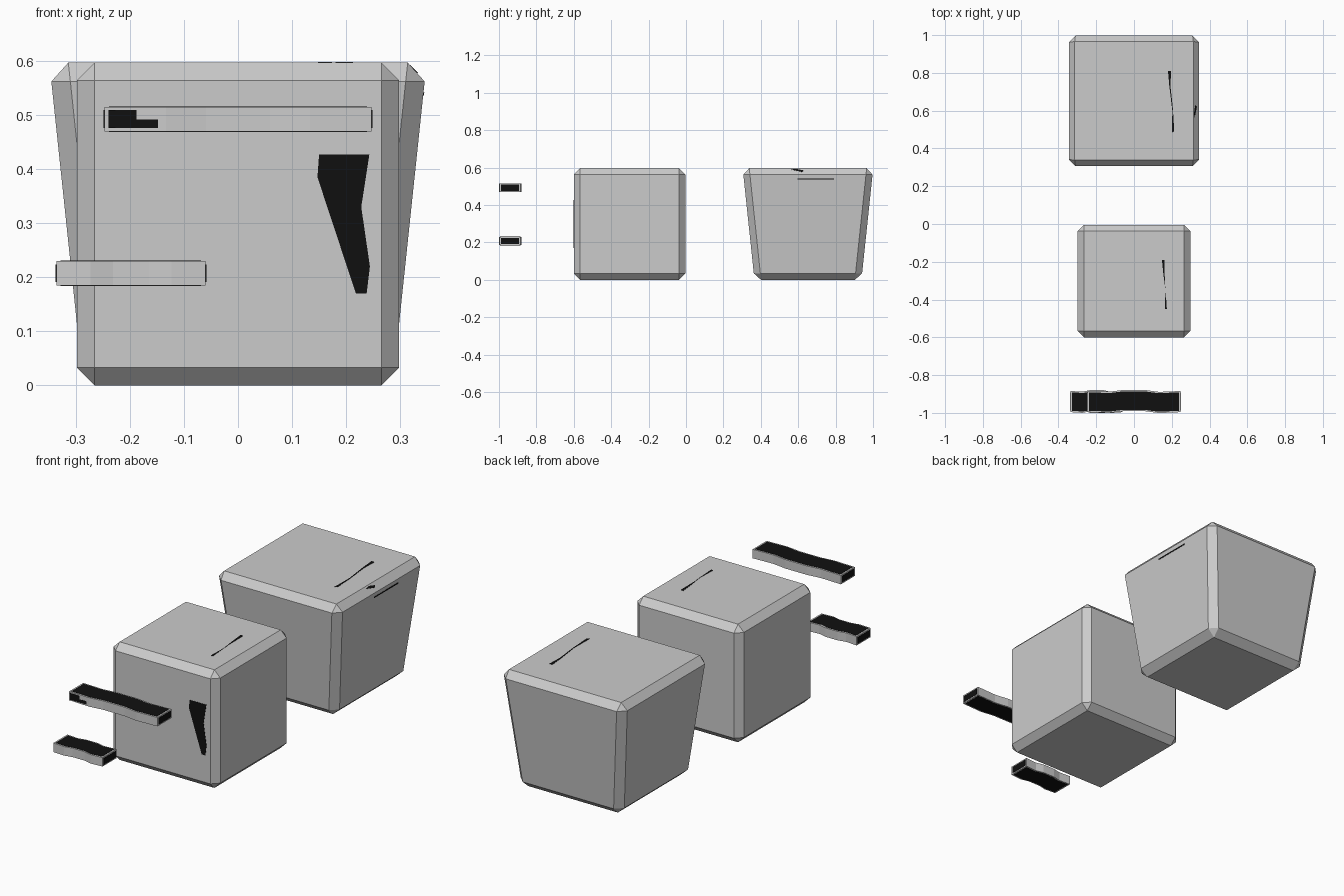
import bpy, bmesh
from mathutils import Vector

if "Cube" in bpy.data.objects:
    bpy.data.objects.remove(bpy.data.objects["Cube"])

black = bpy.data.materials.new("black_mark")
black.diffuse_color = (0.005, 0.005, 0.005, 1)
black.use_nodes = True
black.node_tree.nodes["Principled BSDF"].inputs["Base Color"].default_value = black.diffuse_color


def finish(name, bm, mat=None):
    bmesh.ops.recalc_face_normals(bm, faces=bm.faces[:])
    me = bpy.data.meshes.new(name)
    bm.to_mesh(me)
    bm.free()
    ob = bpy.data.objects.new(name, me)
    bpy.context.collection.objects.link(ob)
    if mat:
        me.materials.append(mat)
    return ob


def chamfered_block(name, y, bottom, top, height, chamfer):
    """Block with half-widths bottom/top and one-step chamfers."""
    bm = bmesh.new()
    bmesh.ops.create_cube(bm, size=2)
    for v in bm.verts:
        half = top if v.co.z > 0 else bottom
        v.co = (v.co.x * half, y + v.co.y * half, height if v.co.z > 0 else 0)
    bmesh.ops.bevel(bm, geom=bm.edges[:], offset=chamfer, segments=1,
                    affect='EDGES', profile=0.5)
    return finish(name, bm)


def mark(name, points, normal, depth=0.0015):
    """Thin dark crack lying on a face."""
    n = Vector(normal).normalized() * depth
    bm = bmesh.new()
    face = bm.faces.new([bm.verts.new(Vector(p) - n * 0.5) for p in points])
    ext = bmesh.ops.extrude_face_region(bm, geom=[face])
    bmesh.ops.translate(bm, vec=n * 1.5,
                        verts=[v for v in ext["geom"] if isinstance(v, bmesh.types.BMVert)])
    return finish(name, bm, black)


# bend of the planks: fraction along the length, sideways shift
WAVE = [(-0.5, 0), (-0.27, -0.004), (-0.12, 0.005), (0.12, 0.005), (0.27, -0.005), (0.5, 0)]


def wavy_bar(name, x0, x1, y, width, z0, z1, mat=None):
    bm = bmesh.new()
    rings = []
    for t, dy in WAVE:
        x = (x0 + x1) / 2 + t * (x1 - x0)
        rings.append([bm.verts.new((x, y + dy + s * width / 2, z))
                      for s, z in ((-1, z0), (1, z0), (1, z1), (-1, z1))])
    for a, b in zip(rings, rings[1:]):
        for i in range(4):
            j = (i + 1) % 4
            bm.faces.new((a[i], a[j], b[j], b[i]))
    bm.faces.new(rings[0])
    bm.faces.new(rings[-1])
    return finish(name, bm, mat)


# blocks
chamfered_block("straight_block", -0.302, 0.298, 0.298, 0.597, 0.033)
chamfered_block("tapered_block", 0.652, 0.286, 0.349, 0.597, 0.035)

# planks, each with a dark core showing on top, bottom and ends
e = 0.001
for name, x0, x1, z0, z1 in (("upper_plank", -0.247, 0.247, 0.470, 0.515),
                             ("lower_plank", -0.336, -0.060, 0.185, 0.230)):
    wavy_bar(name, x0, x1, -0.94, 0.112, z0, z1)
    wavy_bar(name + "_grain", x0 + 0.008, x1 - 0.008, -0.94, 0.098, z0 - e, z1 + e, black)
    for side, x in (("left", x0), ("right", x1)):
        mark(f"{name}_{side}_end",
             [(x, -0.988, z0 + 0.006), (x, -0.892, z0 + 0.006),
              (x, -0.892, z1 - 0.006), (x, -0.988, z1 - 0.006)],
             (-1 if side == "left" else 1, 0, 0))

# patch on the front of the upper plank
mark("upper_plank_patch", [(x, -0.998, z) for x, z in
     ((-0.24, 0.476), (-0.136, 0.476), (-0.136, 0.492), (-0.188, 0.492),
      (-0.188, 0.509), (-0.24, 0.509))], (0, -1, 0))

# cracks on the straight block
mark("front_crack", [(x, -0.60, z) for x, z in
     ((0.15, 0.427), (0.243, 0.427), (0.228, 0.33), (0.244, 0.22),
      (0.238, 0.17), (0.218, 0.17), (0.147, 0.385))], (0, -1, 0))
mark("straight_top_crack", [(x, y, 0.597) for x, y in
     ((0.148, -0.19), (0.162, -0.19), (0.163, -0.30), (0.174, -0.45),
      (0.163, -0.45), (0.167, -0.35), (0.156, -0.27))], (0, 0, 1))

# cracks on the tapered block
mark("tapered_top_crack", [(x, y, 0.597) for x, y in
     ((0.18, 0.81), (0.196, 0.81), (0.193, 0.73), (0.206, 0.61),
      (0.213, 0.49), (0.201, 0.485), (0.203, 0.60), (0.187, 0.73))], (0, 0, 1))
mark("tapered_side_crack", [(0.349 - (0.597 - z) * 0.1055, y, z) for y, z in
     ((0.595, 0.536), (0.79, 0.536), (0.79, 0.542), (0.595, 0.542))], (1, 0, -0.1055))
mark("tapered_edge_crack", [(0.312 + (0.597 - z) * 1.0, y, z) for y, z in
     ((0.56, 0.589), (0.62, 0.577), (0.63, 0.584), (0.59, 0.592))], (1, 0, 1))
